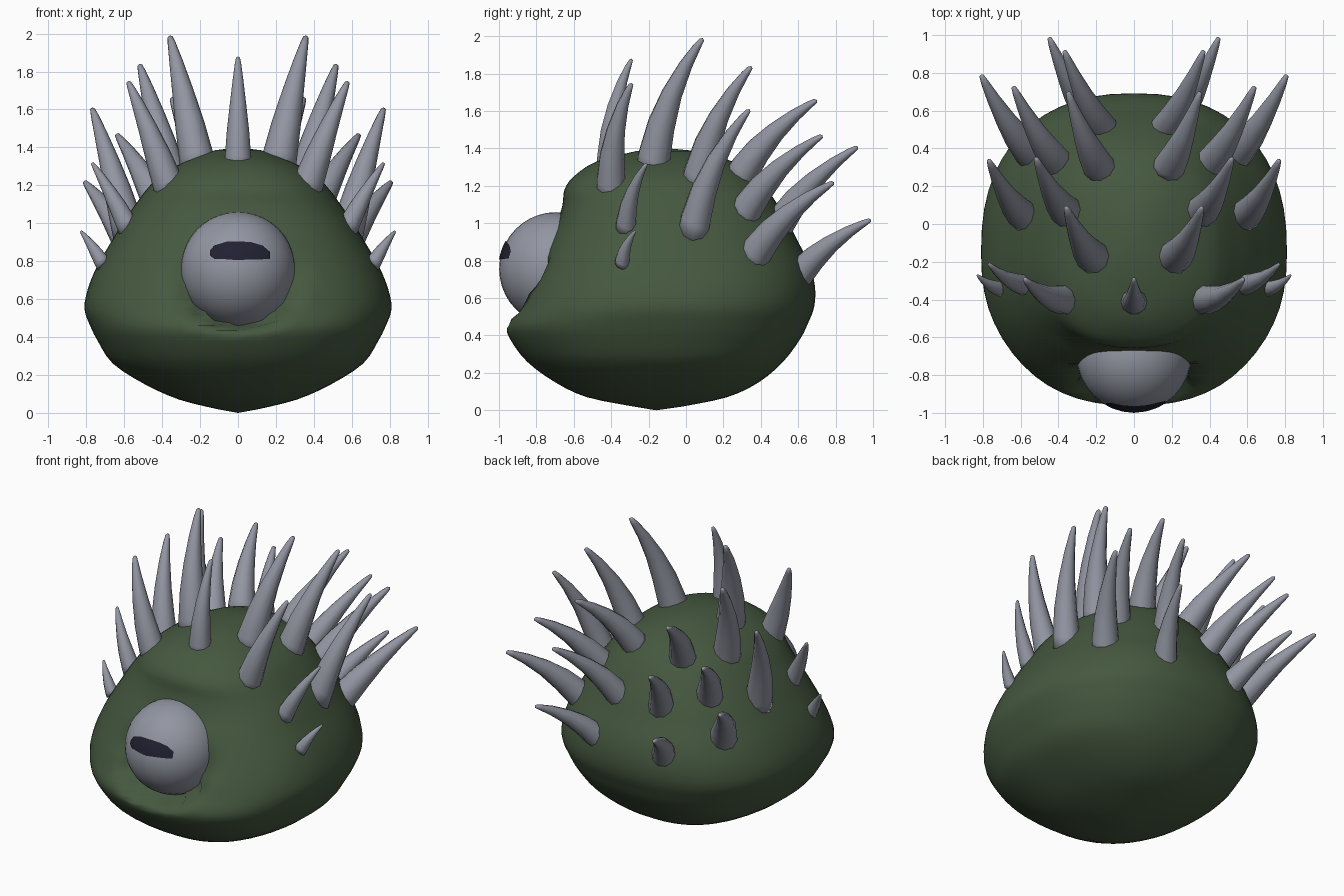
import bpy, bmesh, math
from mathutils import Vector

if "Cube" in bpy.data.objects:
    bpy.data.objects.remove(bpy.data.objects["Cube"])


def material(name, rgb):
    m = bpy.data.materials.new(name)
    m.diffuse_color = (*rgb, 1)
    m.use_nodes = True
    m.node_tree.nodes["Principled BSDF"].inputs["Base Color"].default_value = m.diffuse_color
    return m


GREEN = material("dark green skin", (0.06, 0.098, 0.05))
GREY = material("grey horn", (0.29, 0.305, 0.36))
BLACK = material("dark pupil", (0.016, 0.015, 0.032))


def finish(name, bm, mat):
    bmesh.ops.recalc_face_normals(bm, faces=bm.faces)
    for f in bm.faces:
        f.smooth = True
    mesh = bpy.data.meshes.new(name)
    bm.to_mesh(mesh)
    bm.free()
    mesh.materials.append(mat)
    ob = bpy.data.objects.new(name, mesh)
    bpy.context.collection.objects.link(ob)
    return ob


def loft(bm, rings, start, end):
    """Skin closed rings and close both ends with a point."""
    rows = [[bm.verts.new(p) for p in r] for r in rings]
    n = len(rows[0])
    a, b = bm.verts.new(start), bm.verts.new(end)
    for i in range(n):
        j = (i + 1) % n
        for r, s in zip(rows, rows[1:]):
            bm.faces.new((r[i], r[j], s[j], s[i]))
        bm.faces.new((a, rows[0][j], rows[0][i]))
        bm.faces.new((b, rows[-1][i], rows[-1][j]))


def catmull(p0, p1, p2, p3, t):
    return [0.5 * (2 * b + (c - a) * t + (2 * a - 5 * b + 4 * c - d) * t * t
                   + (3 * b - a - 3 * c + d) * t ** 3)
            for a, b, c, d in zip(p0, p1, p2, p3)]


# Body: height, half width, front y, back y
EYE = Vector((0, -0.695, 0.755))
EYE_R = 0.304
profile = [(0.02, 0.11, -0.28, -0.02), (0.07, 0.31, -0.53, 0.22), (0.15, 0.49, -0.70, 0.39),
           (0.26, 0.66, -0.85, 0.52), (0.38, 0.74, -0.94, 0.61), (0.46, 0.78, -0.962, 0.65),
           (0.55, 0.81, -0.91, 0.685), (0.66, 0.79, -0.855, 0.69), (0.78, 0.74, -0.795, 0.66),
           (0.90, 0.67, -0.74, 0.60), (1.00, 0.61, -0.69, 0.55), (1.10, 0.54, -0.66, 0.49),
           (1.18, 0.48, -0.65, 0.435), (1.25, 0.41, -0.60, 0.37), (1.33, 0.27, -0.48, 0.25),
           (1.385, 0.12, -0.27, 0.07)]
levels = []
for i in range(len(profile) - 1):
    q = [profile[max(0, min(len(profile) - 1, i + k))] for k in (-1, 0, 1, 2)]
    levels += [catmull(*q, s / 3) for s in range(3)]
levels.append(profile[-1])


def body_ring(z, w, yf, yb, n=56):
    ring = []
    for k in range(n):
        a = 2 * math.pi * k / n
        c, s = math.cos(a), math.sin(a)
        power = 2 / 2.35
        x = w * math.copysign(abs(c) ** power, c)
        y = -0.15 + (yb + 0.15 if s > 0 else -0.15 - yf) * math.copysign(abs(s) ** power, s)
        # press the eye socket into the front
        d = math.hypot(x, z - EYE.z)
        if y < -0.74 and d < 0.33:
            y += (-0.74 - y) * min(1, (0.33 - d) / 0.04)
        ring.append((x, y, z))
    return ring


bm = bmesh.new()
loft(bm, [body_ring(*l) for l in levels], (0, -0.16, 0.0), (0, -0.09, 1.4))
finish("body", bm, GREEN)

# Eyeball
bm = bmesh.new()
bmesh.ops.create_uvsphere(bm, u_segments=32, v_segments=20, radius=EYE_R)
bmesh.ops.translate(bm, verts=bm.verts, vec=EYE)
finish("eyeball", bm, GREY)

# Pupil: thin half-closed patch hugging the eyeball (x, lower z, upper z)
columns = [(-0.148, 0.83, 0.855), (-0.125, 0.812, 0.883), (-0.06, 0.81, 0.903),
           (0.0, 0.805, 0.905), (0.07, 0.81, 0.9), (0.13, 0.81, 0.882), (0.168, 0.812, 0.85)]
bm = bmesh.new()
grid = []
for x, lo, hi in columns:
    col = []
    for k in range(5):
        z = lo + (hi - lo) * k / 4
        y = EYE.y - math.sqrt((EYE_R + 0.005) ** 2 - x * x - (z - EYE.z) ** 2)
        col.append(bm.verts.new((x, y, z)))
    grid.append(col)
for a, b in zip(grid, grid[1:]):
    for k in range(4):
        bm.faces.new((a[k], b[k], b[k + 1], a[k + 1]))
finish("pupil", bm, BLACK)

# Spikes: base point, tip point, base radius
spikes = [((0, -0.41, 1.34), (0, -0.29, 1.88), 0.07),
          ((0.37, -0.40, 1.21), (0.58, -0.29, 1.75), 0.082),
          ((0.22, -0.17, 1.35), (0.36, 0.09, 1.99), 0.092),
          ((0.36, 0.07, 1.26), (0.52, 0.35, 1.84), 0.088),
          ((0.59, 0.05, 1.01), (0.77, 0.34, 1.61), 0.085),
          ((0.19, 0.31, 1.28), (0.35, 0.70, 1.66), 0.085),
          ((0.41, 0.33, 1.08), (0.64, 0.73, 1.47), 0.085),
          ((0.17, 0.51, 1.01), (0.37, 0.92, 1.41), 0.082),
          ((0.55, 0.38, 0.85), (0.81, 0.79, 1.22), 0.088),
          ((0.26, 0.61, 0.73), (0.45, 0.99, 1.02), 0.078),
          ((0.59, -0.32, 1.0), (0.77, -0.21, 1.32), 0.056),
          ((0.72, -0.34, 0.80), (0.83, -0.27, 0.96), 0.04)]
taper = [(-0.12, 1.05), (0, 1), (0.25, 0.84), (0.5, 0.62), (0.75, 0.4), (0.92, 0.24), (0.985, 0.15)]


def spike(name, base, tip, r):
    base, tip = Vector(base), Vector(tip)
    length = (tip - base).length
    ctrl = (base + tip) / 2 + Vector((0, -0.1, 0.06)) * length
    axis = (tip - base).normalized()
    side = axis.cross(Vector((0, 1, 0))).normalized()
    up = axis.cross(side)
    rings = []
    for t, k in taper:
        c = base * (1 - t) ** 2 + ctrl * 2 * t * (1 - t) + tip * t * t
        rings.append([c + (side * math.cos(a) + up * math.sin(a)) * r * k
                      for a in (math.pi * i / 5 for i in range(10))])
    bm = bmesh.new()
    loft(bm, rings, base - axis * 0.12 * length, tip)
    finish(name, bm, GREY)


for i, (b, t, r) in enumerate(spikes):
    for sx in ((1, -1) if b[0] else (1,)):
        label = "centre" if not b[0] else ("right" if sx > 0 else "left")
        spike(f"spike_{i + 1}_{label}", (b[0] * sx, *b[1:]), (t[0] * sx, *t[1:]), r)
